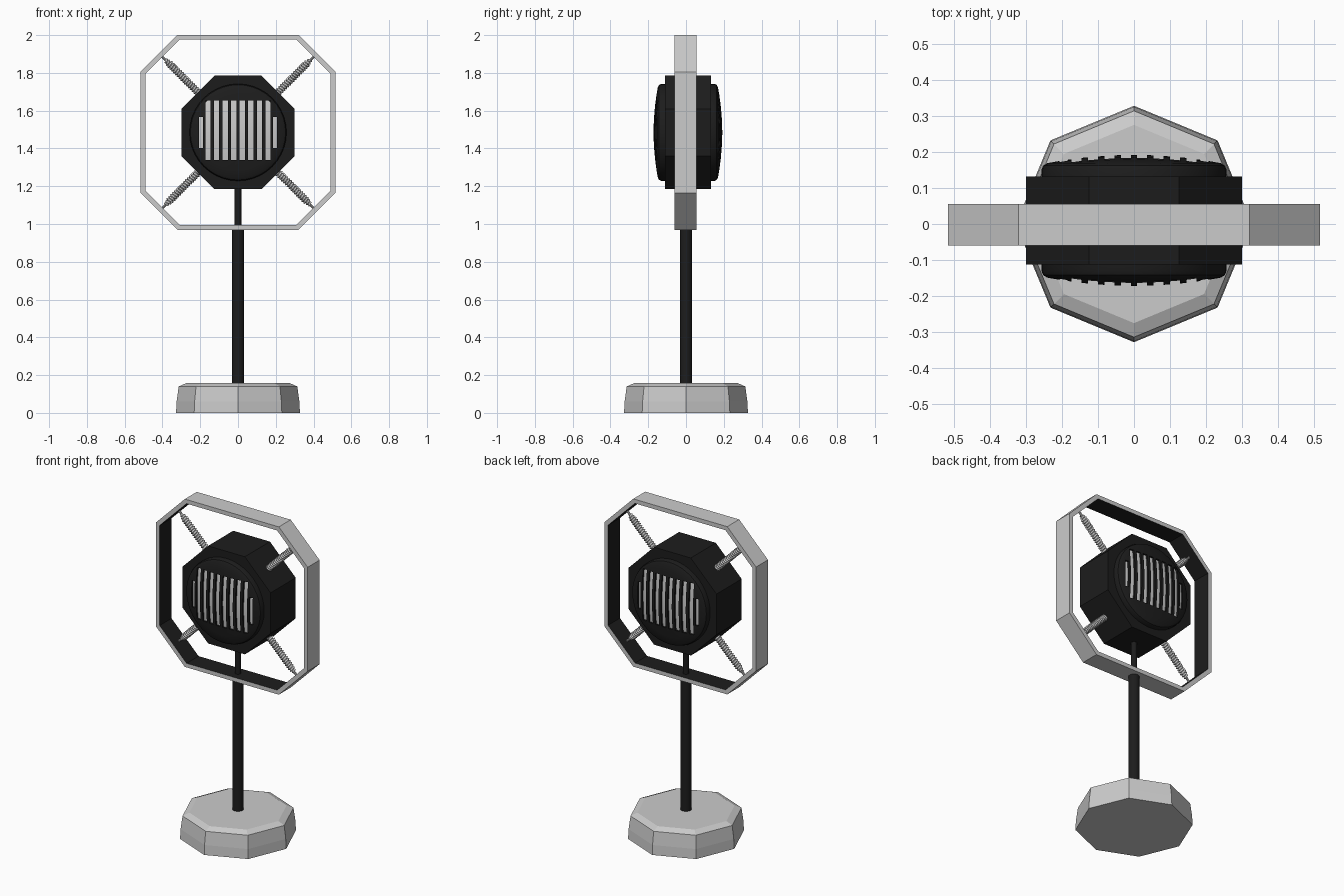
import bpy, bmesh
from math import sin, cos, pi, radians
from mathutils import Matrix, Vector

if "Cube" in bpy.data.objects:
    bpy.data.objects.remove(bpy.data.objects["Cube"])

CZ = 1.485   # head centre height
HY = 0.01    # head centre depth


def material(name, v):
    m = bpy.data.materials.new(name)
    m.diffuse_color = (v, v, v, 1)
    m.use_nodes = True
    m.node_tree.nodes["Principled BSDF"].inputs["Base Color"].default_value = m.diffuse_color
    return m


BLACK = material("black", 0.012)


def finish(name, bm, mat=None, smooth=False):
    bmesh.ops.recalc_face_normals(bm, faces=bm.faces[:])
    me = bpy.data.meshes.new(name)
    bm.to_mesh(me)
    bm.free()
    ob = bpy.data.objects.new(name, me)
    bpy.context.collection.objects.link(ob)
    if mat:
        me.materials.append(mat)
    if smooth:
        bpy.ops.object.select_all(action='DESELECT')
        ob.select_set(True)
        bpy.context.view_layer.objects.active = ob
        bpy.ops.object.shade_smooth_by_angle(angle=radians(35))
    return ob


def lathe(name, profile, n, matrix=Matrix(), mat=None, smooth=False):
    """Revolve (radius, height) points about z, capped at both ends."""
    bm = bmesh.new()
    rings = [[bm.verts.new(matrix @ Vector((r * cos(2 * pi * i / n), r * sin(2 * pi * i / n), h)))
              for i in range(n)] for r, h in profile]
    for a, b in zip(rings, rings[1:]):
        for i in range(n):
            j = (i + 1) % n
            bm.faces.new((a[i], a[j], b[j], b[i]))
    bm.faces.new(rings[0])
    bm.faces.new(rings[-1])
    return finish(name, bm, mat, smooth)


def octagon(half, corner):
    h, c = half, corner
    return [(c, h), (h, c), (h, -c), (c, -h), (-c, -h), (-h, -c), (-h, c), (-c, h)]


def add_box(bm, centre, size):
    bmesh.ops.create_cube(bm, size=1, matrix=Matrix.Translation(centre) @ Matrix.Diagonal((*size, 1)))


# base and stand
lathe("base", [(0.328, 0), (0.325, 0.06), (0.314, 0.14), (0.275, 0.157)], 8)
lathe("stand_pole", [(0.032, 0.15), (0.032, 0.975)], 16, mat=BLACK, smooth=True)
lathe("upper_rod", [(0.018, 0.97), (0.018, 1.2)], 16, mat=BLACK, smooth=True)

# octagonal ring frame with dark inner faces
bm = bmesh.new()
loops = [[bm.verts.new((x, y, CZ + z)) for x, z in octagon(*dims)]
         for dims, y in (((0.516, 0.32), -0.06), ((0.516, 0.32), 0.056),
                         ((0.491, 0.308), 0.056), ((0.491, 0.308), -0.06))]
for k in range(4):
    a, b = loops[k], loops[(k + 1) % 4]
    for i in range(8):
        j = (i + 1) % 8
        f = bm.faces.new((a[i], a[j], b[j], b[i]))
        f.material_index = 1 if k == 2 else 0
ring = finish("ring_frame", bm)
ring.data.materials.append(material("grey", 0.8))
ring.data.materials.append(BLACK)

# octagonal head body
bm = bmesh.new()
front, back = [[bm.verts.new((x, HY + s * 0.122, CZ + z)) for x, z in octagon(0.3, 0.125)] for s in (-1, 1)]
bm.faces.new(front)
bm.faces.new(back)
for i in range(8):
    j = (i + 1) % 8
    bm.faces.new((front[i], front[j], back[j], back[i]))
finish("head_body", bm, BLACK)

# domed slotted grilles, front and back
for side, s in (("front", 1), ("back", -1)):
    turn = Matrix.Translation((0, HY, CZ)) @ Matrix.Rotation(s * pi / 2, 4, 'X')
    cover = lathe(side + "_grille_cover",
                  [(0.257, 0.10), (0.257, 0.14), (0.252, 0.152), (0.24, 0.159), (0.2, 0.166),
                   (0.14, 0.174), (0.07, 0.18), (0.01, 0.182)], 40, turn, BLACK, True)
    lathe(side + "_grille_inner",
          [(0.235, 0.11), (0.235, 0.148), (0.2, 0.155), (0.14, 0.163), (0.07, 0.169), (0.01, 0.171)],
          40, turn, None, True)
    bm = bmesh.new()
    for k in range(8):
        add_box(bm, ((k - 3.5) * 0.0455, HY - s * 0.23, CZ + 0.012), (0.028, 0.2, 0.315))
    for x in (-0.196, 0.196):
        add_box(bm, (x, HY - s * 0.23, CZ), (0.022, 0.2, 0.165))
    cutter = finish("slot_cutter", bm)
    cutter.hide_render = True
    mod = cover.modifiers.new("slots", 'BOOLEAN')
    mod.operation = 'DIFFERENCE'
    mod.solver = 'EXACT'
    mod.object = cutter
    bpy.context.view_layer.objects.active = cover
    bpy.ops.object.modifier_apply(modifier=mod.name)
    bpy.data.objects.remove(cutter)

# four diagonal suspension springs with hook ends
TURNS, STEP = 18, 10
for q in range(4):
    m = Matrix.Translation((0, 0, CZ)) @ Matrix.Rotation(pi / 4 + q * pi / 2, 4, 'Y')
    cu = bpy.data.curves.new("spring", 'CURVE')
    cu.dimensions = '3D'
    cu.bevel_depth = 0.0055
    cu.bevel_resolution = 1
    sp = cu.splines.new('POLY')
    n = TURNS * STEP
    sp.points.add(n)
    for i in range(n + 1):
        t = i / n
        r = 0.016 if t < 0.88 else 0.016 - 0.009 * (t - 0.88) / 0.12
        a = 2 * pi * i / STEP
        sp.points[i].co = (*(m @ Vector((r * cos(a), r * sin(a), 0.29 + 0.25 * t))), 1)
    bpy.context.collection.objects.link(bpy.data.objects.new("spring", cu))
    lathe("spring_core", [(0.012, 0.29), (0.012, 0.51), (0.007, 0.54), (0.007, 0.566)], 10, m, None, True)
